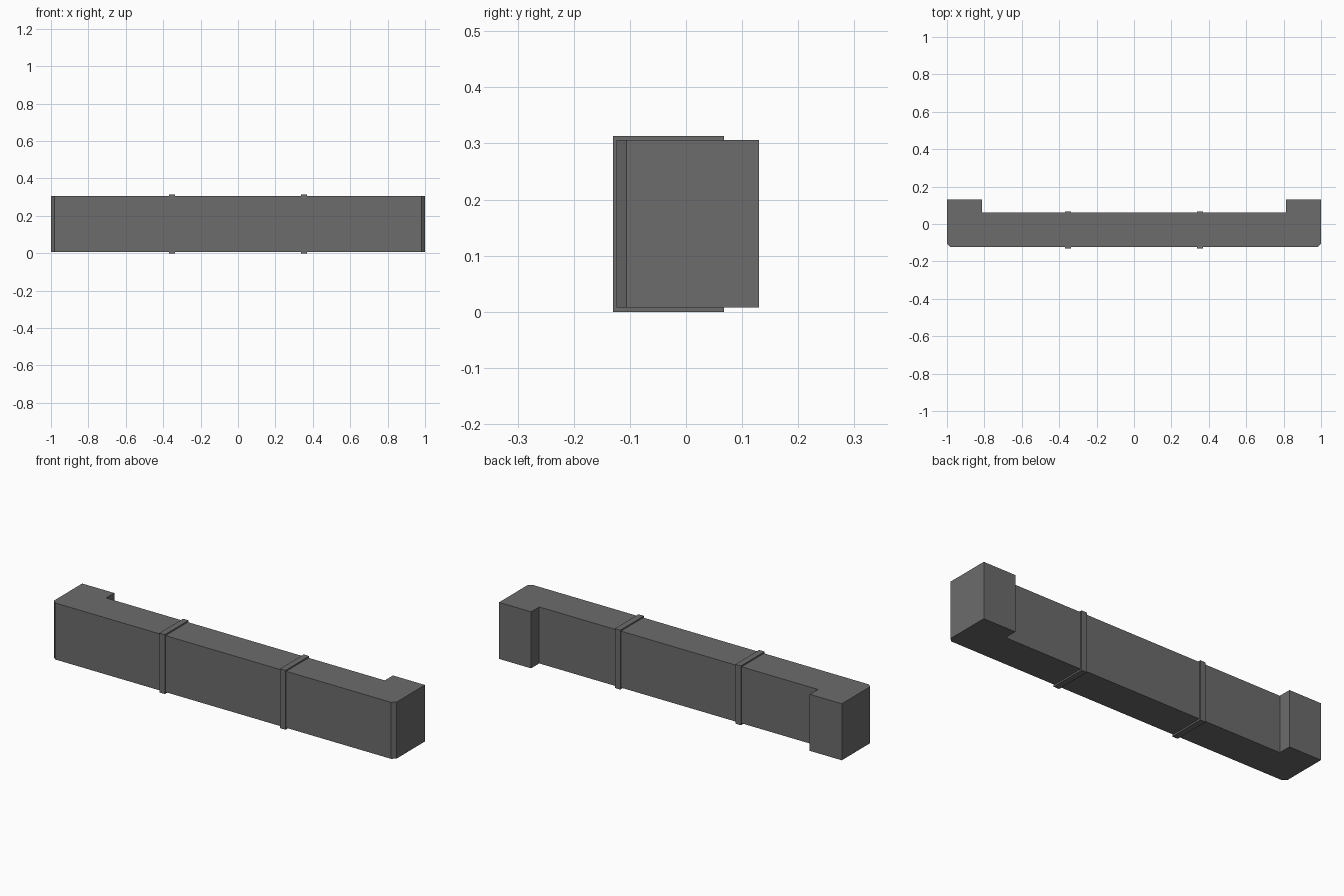
import bpy, bmesh

if "Cube" in bpy.data.objects:
    bpy.data.objects.remove(bpy.data.objects["Cube"])

grey = bpy.data.materials.new("dark_grey")
grey.diffuse_color = (0.15, 0.15, 0.15, 1)
grey.use_nodes = True
grey.node_tree.nodes["Principled BSDF"].inputs["Base Color"].default_value = grey.diffuse_color


def prism(name, outline, z0, z1):
    """Extrude an x/y outline from z0 up to z1."""
    bm = bmesh.new()
    base = bm.faces.new([bm.verts.new((x, y, z0)) for x, y in outline])
    ext = bmesh.ops.extrude_face_region(bm, geom=[base])
    top = [g for g in ext["geom"] if isinstance(g, bmesh.types.BMVert)]
    bmesh.ops.translate(bm, verts=top, vec=(0, 0, z1 - z0))
    bmesh.ops.recalc_face_normals(bm, faces=bm.faces)
    mesh = bpy.data.meshes.new(name)
    bm.to_mesh(mesh)
    bm.free()
    mesh.materials.append(grey)
    obj = bpy.data.objects.new(name, mesh)
    bpy.context.collection.objects.link(obj)
    return obj


# Main bumper bar: U-shaped plan with chamfered front corners
half = [(0.98, -0.124), (1.0, -0.106), (1.0, 0.13), (0.813, 0.13), (0.813, 0.062)]
prism("bumper_bar", half + [(-x, y) for x, y in reversed(half)], 0.008, 0.306)

# Two bands wrapped around the bar
for side, x in (("left", -0.352), ("right", 0.352)):
    w = 0.016
    prism(side + "_band", [(x - w, -0.13), (x + w, -0.13), (x + w, 0.068), (x - w, 0.068)], 0.0, 0.313)
